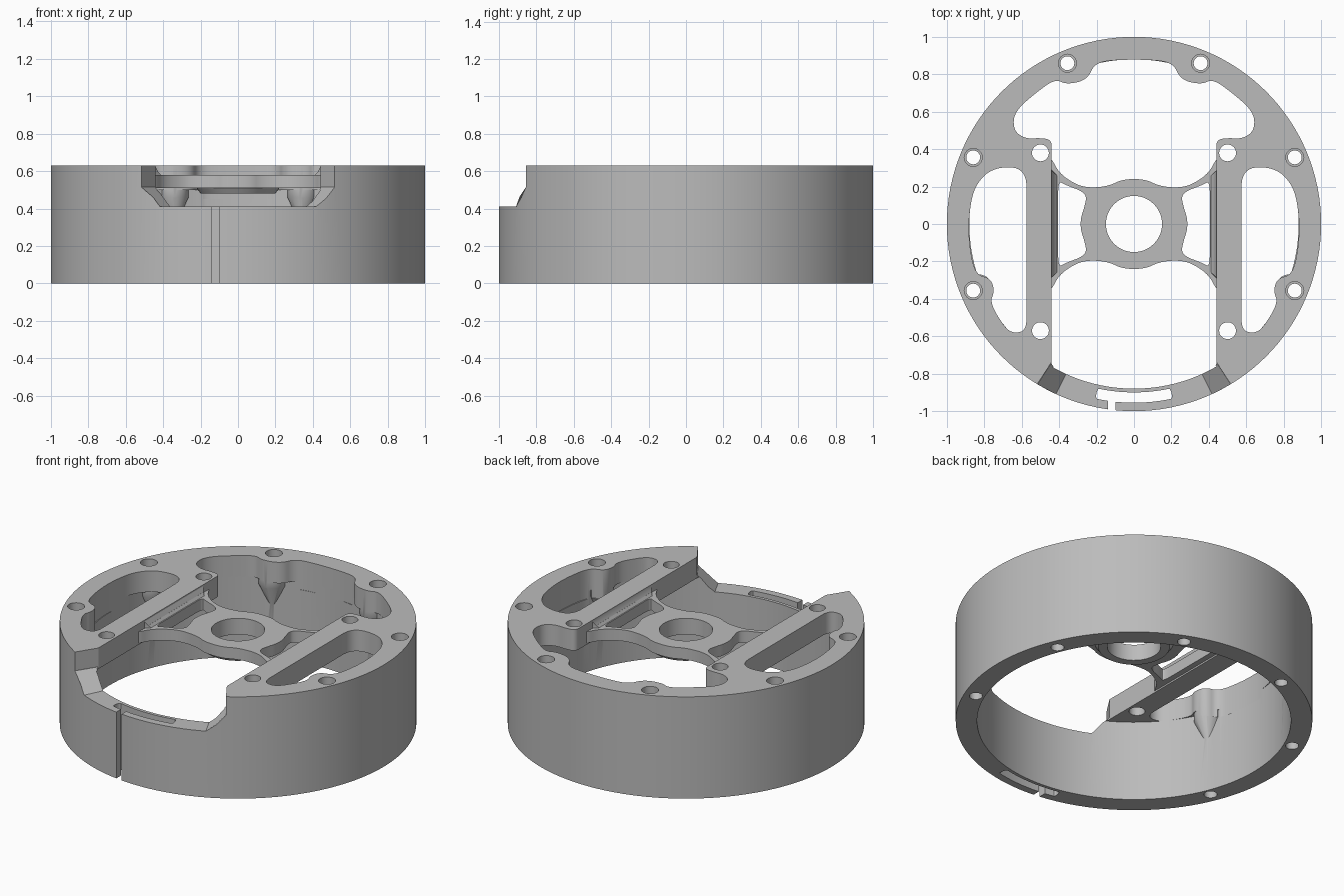
import bpy, bmesh
from math import sin, cos, pi, radians
from mathutils import Vector

if "Cube" in bpy.data.objects:
    bpy.data.objects.remove(bpy.data.objects["Cube"])

HEIGHT, UNDERSIDE, BORE = 0.63, 0.5, 0.88

metal = bpy.data.materials.new("matte_grey")
metal.use_nodes = True
grey = (0.5, 0.5, 0.5, 1)
metal.diffuse_color = grey
metal.node_tree.nodes["Principled BSDF"].inputs["Base Color"].default_value = grey


def loft(name, lower, upper, z0, z1):
    """Solid between two outlines with the same number of points."""
    bm = bmesh.new()
    a = [bm.verts.new((x, y, z0)) for x, y in lower]
    b = [bm.verts.new((x, y, z1)) for x, y in upper]
    bm.faces.new(a)
    bm.faces.new(b)
    for i in range(len(a)):
        j = (i + 1) % len(a)
        bm.faces.new((a[i], a[j], b[j], b[i]))
    bmesh.ops.recalc_face_normals(bm, faces=bm.faces)
    mesh = bpy.data.meshes.new(name)
    bm.to_mesh(mesh)
    bm.free()
    mesh.materials.append(metal)
    ob = bpy.data.objects.new(name, mesh)
    bpy.context.collection.objects.link(ob)
    return ob


def prism(name, outline, z0, z1):
    return loft(name, outline, outline, z0, z1)


def circle(r, x=0, y=0, n=32):
    return [(x + r * cos(2 * pi * i / n), y + r * sin(2 * pi * i / n)) for i in range(n)]


def rounded(points, steps=3):
    """Round an outline by repeated corner cutting."""
    for _ in range(steps):
        out = []
        for i, p in enumerate(points):
            a, b = Vector(p), Vector(points[(i + 1) % len(points)])
            out += [tuple(a.lerp(b, 0.25)), tuple(a.lerp(b, 0.75))]
        points = out
    return points


def flip(points):
    return [(-x, y) for x, y in reversed(points)]


def combine(target, tool, operation="DIFFERENCE"):
    """Apply a boolean and discard the tool."""
    mod = target.modifiers.new("join", "BOOLEAN")
    mod.operation, mod.solver, mod.object = operation, "EXACT", tool
    bpy.context.view_layer.update()
    graph = bpy.context.evaluated_depsgraph_get()
    result = bpy.data.meshes.new_from_object(target.evaluated_get(graph))
    target.modifiers.clear()
    target.data = result
    bpy.data.objects.remove(tool)


def cut(target, outline, z0=-0.1, z1=0.8):
    combine(target, prism("cutter", outline, z0, z1))


# Cup: round wall with a thick top plate
housing = prism("housing", circle(1, n=128), 0, HEIGHT)
cut(housing, circle(BORE, n=128), -0.1, UNDERSIDE)

# Screw bosses that taper into the wall
screw_angles = [radians(a) for a in (-22.5, 22.5, 67.5, 112.5, 157.5, 202.5)]
for a in screw_angles:
    x, y = 0.9 * cos(a), 0.9 * sin(a)
    combine(housing, loft("boss", circle(0.015, x, y), circle(0.08, x, y), 0.32, 0.46), "UNION")
    combine(housing, prism("boss", circle(0.08, x, y), 0.46, 0.55), "UNION")

# Central opening: wide lobe at the back, straight channel to the front
half = [(0.1, 0.878), (0.21, 0.86), (0.25, 0.77), (0.36, 0.745), (0.42, 0.775),
        (0.52, 0.705), (0.64, 0.6), (0.645, 0.5), (0.58, 0.455), (0.5, 0.46),
        (0.44, 0.45), (0.44, 0.38), (0.44, -0.72), (0.44, -0.77), (0.2, -0.82)]
cut(housing, rounded(half + flip(half)), 0.45)

# Side pockets
pocket = [(0.575, 0.1), (0.575, 0.3), (0.75, 0.305), (0.85, 0.21), (0.882, 0.06),
          (0.882, -0.1), (0.85, -0.27), (0.765, -0.29), (0.745, -0.36), (0.77, -0.42),
          (0.7, -0.54), (0.65, -0.585), (0.575, -0.57), (0.575, -0.45)]
cut(housing, rounded(pocket), 0.45)
cut(housing, rounded(flip(pocket)), 0.45)

# Front notch with sloped lower ends
def wedge(inner, outer):
    ends = [(0.75, inner), (1.25, outer), (1.25, -outer), (0.75, -inner)]
    return [(r * sin(radians(a)), -r * cos(radians(a))) for r, a in ends]


combine(housing, loft("notch", wedge(24, 25), wedge(30.5, 31.5), 0.41, 0.515))
cut(housing, wedge(30.5, 31.5), 0.514)

# Curved slot in the front wall, open to the outside through a narrow gap
def arc(r, start, end, n=16):
    steps = [radians(start + (end - start) * i / n) for i in range(n + 1)]
    return [(r * sin(a), -r * cos(a)) for a in steps]


cut(housing, rounded(arc(0.9, -12.5, 12.5) + arc(0.955, 12.5, -12.5), 2))
cut(housing, [(-0.14, -1.1), (-0.1, -1.1), (-0.1, -0.93), (-0.14, -0.93)])

# Recessed spider with four arms
quarter = [(0.06, 0.24), (0.13, 0.205), (0.22, 0.193), (0.3, 0.205), (0.4, 0.27),
           (0.445, 0.36), (0.5, 0.38)]
right = quarter + [(x, -y) for x, y in reversed(quarter)]
spider = prism("spider", rounded(right + flip(right)), 0.51, 0.58)
combine(spider, loft("hub", circle(0.2, n=48), circle(0.235, n=48), 0.48, 0.53), "UNION")

# Sloped fillets where the arms climb the rails
for side in (1, -1):
    low = [(0.4, -0.25), (0.46, -0.31), (0.46, 0.31), (0.4, 0.25)]
    mid = [(0.425, -0.27), (0.46, -0.31), (0.46, 0.31), (0.425, 0.27)]
    top = [(0.442, -0.29), (0.46, -0.31), (0.46, 0.31), (0.442, 0.29)]
    if side < 0:
        low, mid, top = flip(low), flip(mid), flip(top)
    combine(spider, loft("fillet", low, mid, 0.565, 0.595), "UNION")
    combine(spider, loft("fillet", mid, top, 0.594, 0.625), "UNION")

# Windows between hub and rails, and the shaft hole
edge = [(0.405, 0.1), (0.405, 0.23), (0.37, 0.21), (0.25, 0.165), (0.265, 0.09), (0.285, 0.03)]
window = edge + [(x, -y) for x, y in reversed(edge)]
cut(spider, rounded(window))
cut(spider, rounded(flip(window)))
cut(spider, circle(0.15, n=48))
combine(housing, spider, "UNION")

# Rail holes, and wall screw holes with wider mouths
for x in (-0.5, 0.5):
    for y in (0.38, -0.57):
        cut(housing, circle(0.045, x, y))
for a in screw_angles:
    x, y = 0.93 * cos(a), 0.93 * sin(a)
    cut(housing, circle(0.037, x, y))
    cut(housing, circle(0.048, x, y), 0.57)

# Shading
for ob in bpy.context.selected_objects:
    ob.select_set(False)
housing.select_set(True)
bpy.context.view_layer.objects.active = housing
bpy.ops.object.shade_smooth_by_angle(angle=radians(32))
